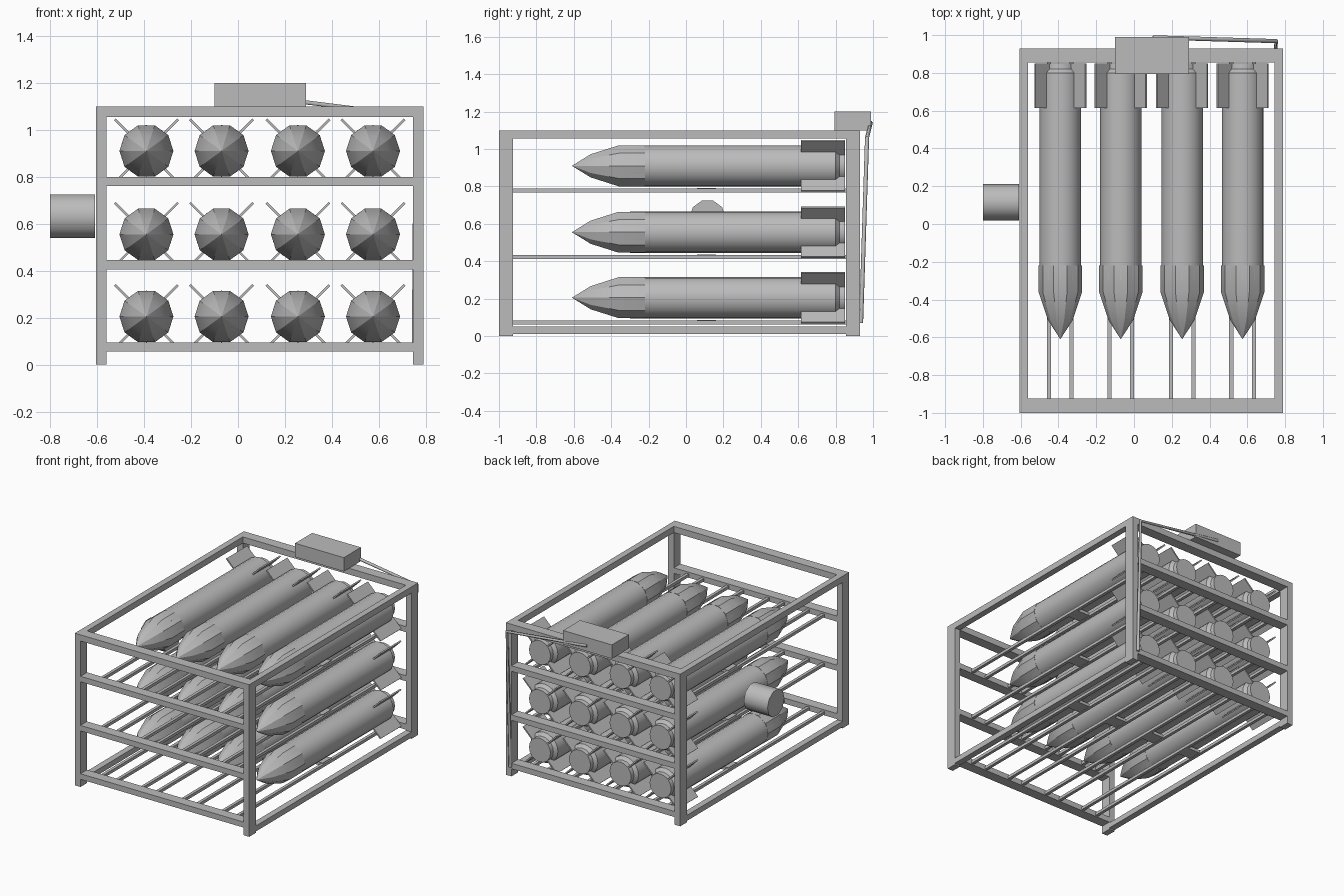
import bpy, bmesh, math
from mathutils import Matrix, Vector

cube = bpy.data.objects.get("Cube")
if cube:
    bpy.data.objects.remove(cube, do_unlink=True)

steel = bpy.data.materials.new("grey_steel")
steel.use_nodes = True
steel.diffuse_color = (0.5, 0.5, 0.5, 1)
steel.node_tree.nodes["Principled BSDF"].inputs["Base Color"].default_value = (0.5, 0.5, 0.5, 1)


def finish(name, bm, smooth=False):
    """Turn a bmesh into a named object with the steel material."""
    bmesh.ops.recalc_face_normals(bm, faces=bm.faces)
    mesh = bpy.data.meshes.new(name)
    bm.to_mesh(mesh)
    bm.free()
    mesh.materials.append(steel)
    obj = bpy.data.objects.new(name, mesh)
    bpy.context.collection.objects.link(obj)
    if smooth:
        bpy.ops.object.select_all(action="DESELECT")
        obj.select_set(True)
        bpy.context.view_layer.objects.active = obj
        bpy.ops.object.shade_smooth_by_angle(angle=math.radians(30))
    return obj


def add_box(bm, x, y, z, turn=None):
    """Box from (min, max) pairs, optionally transformed afterwards."""
    size = [b - a for a, b in (x, y, z)]
    centre = [(a + b) / 2 for a, b in (x, y, z)]
    m = Matrix.Translation(centre) @ Matrix.Diagonal((*size, 1))
    bmesh.ops.create_cube(bm, size=1, matrix=(turn or Matrix()) @ m)


def box(name, x, y, z):
    bm = bmesh.new()
    add_box(bm, x, y, z)
    return finish(name, bm)


def add_lathe(bm, profile, sides):
    """Closed solid of revolution about y from (y, radius) points."""
    rings = []
    for y, r in profile:
        if r == 0:
            rings.append([bm.verts.new((0, y, 0))] * sides)
            continue
        angles = [math.tau * i / sides for i in range(sides)]
        rings.append([bm.verts.new((r * math.cos(a), y, r * math.sin(a))) for a in angles])
    for low, high in zip(rings, rings[1:]):
        for i in range(sides):
            j = (i + 1) % sides
            bm.faces.new(dict.fromkeys((low[i], low[j], high[j], high[i])))
    for ring in (rings[0], rings[-1]):
        if ring[0] is not ring[1]:
            bm.faces.new(ring)


# Outer frame
LEFT, RIGHT, FRONT, BACK, TOP = -0.605, 0.79, -1.0, 0.93, 1.10
W, D = 0.045, 0.075
sides_x = {"right": (LEFT, LEFT + W), "left": (RIGHT - W, RIGHT)}
ends_y = {"front": (FRONT, FRONT + D), "back": (BACK - D, BACK)}
inner_x = (LEFT + W, RIGHT - W)
inner_y = (FRONT + D, BACK - D)
for side, x in sides_x.items():
    for end, y in ends_y.items():
        box(f"{end}_{side}_post", x, y, (0, TOP))
    box(f"{side}_top_beam", x, inner_y, (TOP - W, TOP))
    box(f"{side}_bottom_beam", x, inner_y, (0.01, 0.05))

# Cross bars at the top and under each tier
tiers = (0.205, 0.555, 0.91)
shelf_tops = (0.095, 0.445, 0.80)
for end, y in ends_y.items():
    box(f"{end}_top_beam", inner_x, y, (TOP - W, TOP))
    for n, z in enumerate(shelf_tops):
        box(f"{end}_shelf_bar_{n + 1}", inner_x, y, (z - 0.04, z))

# Paired rails with short ties under each column
columns = (-0.39, -0.07, 0.255, 0.575)
for n, z in enumerate(shelf_tops):
    bm = bmesh.new()
    for x in columns:
        for dx in (-0.06, 0.06):
            add_box(bm, (x + dx - 0.011, x + dx + 0.011), inner_y, (z - 0.033, z - 0.012))
        add_box(bm, (x - 0.06, x + 0.06), (0.06, 0.16), (z - 0.03, z - 0.008))
    finish(f"shelf_rails_{n + 1}", bm)

# Finned cylinder: faceted nose, round body, four diagonal fins
nose = bmesh.new()
add_lathe(nose, [(-0.61, 0), (-0.51, 0.065), (-0.36, 0.115), (-0.22, 0.115)], 10)
body = bmesh.new()
add_lathe(body, [(-0.30, 0.11), (0.80, 0.11), (0.82, 0.088), (0.85, 0.086)], 20)
fins = bmesh.new()
for k in range(4):
    turn = Matrix.Rotation(math.radians(45 + 90 * k), 4, "Y")
    add_box(fins, (0.06, 0.19), (0.615, 0.85), (-0.005, 0.005), turn)
parts = [finish("nose", nose, True), finish("body", body, True), finish("fins", fins)]

# Four columns on three tiers, sharing meshes
for t, z in enumerate(tiers):
    for c, x in enumerate(columns):
        for part in parts:
            copy = part if t == c == 0 else bpy.data.objects.new(part.name, part.data)
            if copy is not part:
                bpy.context.collection.objects.link(copy)
            copy.location = (x, 0, z)
            copy.name = f"{part.name.split('_')[0]}_tier{t + 1}_column{c + 1}"

# Drum on the side
bm = bmesh.new()
add_lathe(bm, [(-0.095, 0.097), (0.095, 0.097)], 10)
bmesh.ops.rotate(bm, verts=bm.verts, cent=(0, 0, 0), matrix=Matrix.Rotation(math.radians(90), 3, "Z"))
bmesh.ops.rotate(bm, verts=bm.verts, cent=(0, 0, 0), matrix=Matrix.Rotation(math.radians(0), 3, "X"))
drum = finish("side_drum", bm)
for face in drum.data.polygons:
    face.use_smooth = len(face.vertices) == 4
drum.location = (-0.705, 0.115, 0.632)

# Control box and its cable down the back post
box("control_box", (-0.10, 0.29), (0.795, 0.99), (TOP, 1.20))
path = [Vector(p) for p in ((0.10, 0.988, 1.14), (0.755, 0.968, 1.06), (0.75, 0.936, 0.07))]
curve = bpy.data.curves.new("control_cable", "CURVE")
curve.dimensions = "3D"
curve.bevel_depth = 0.011
curve.bevel_resolution = 1
curve.use_fill_caps = True
spline = curve.splines.new("POLY")
spline.points.add(len(path) - 1)
for point, p in zip(spline.points, path):
    point.co = (*p, 1)
curve.materials.append(steel)
bpy.context.collection.objects.link(bpy.data.objects.new("control_cable", curve))
